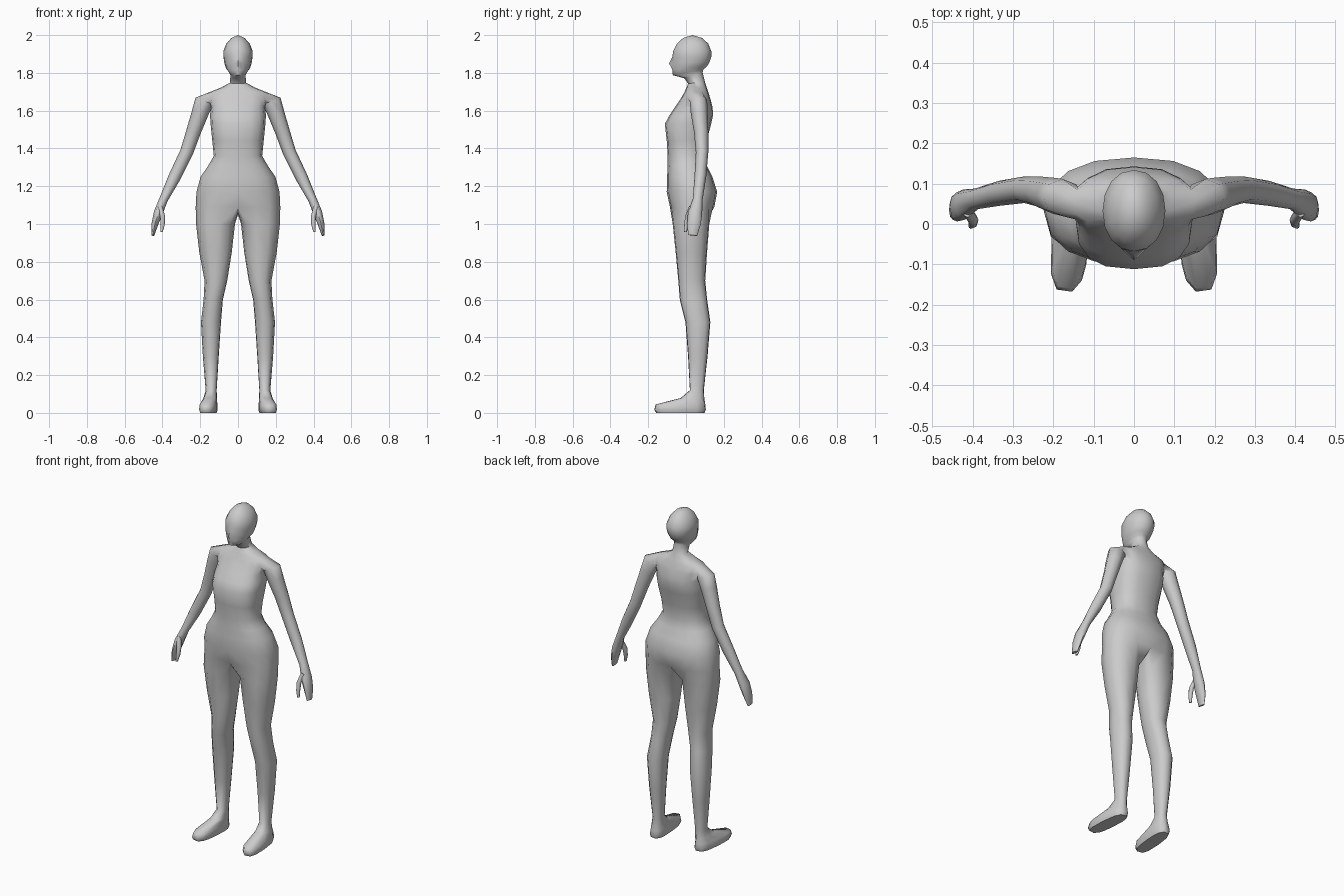
import bpy, bmesh
from math import sin, cos, pi, radians
from mathutils import Vector

bm = bmesh.new()


def power(v, p):
    return (1 if v >= 0 else -1) * abs(v) ** p


def skin(a, b, closed=True, skip=()):
    n = len(a)
    for i in range(n if closed else n - 1):
        if i not in skip:
            j = (i + 1) % n
            bm.faces.new((a[i], a[j], b[j], b[i]))


def half_ring(z, tilt, w, yf, yb, p=0.85, tip=0.0):
    """Right half of a horizontal section, front centre to back centre."""
    ring = []
    for i in range(9):
        t = -pi / 2 + i * pi / 8
        s = power(sin(t), p)
        x = 0.0 if i in (0, 8) else w * cos(t) ** p
        y = (yf + yb) / 2 + s * (yb - yf) / 2 + (tip if i == 0 else 0)
        ring.append(bm.verts.new((x, y, z + tilt / 2 * s)))
    return ring


def leg_ring(z, cx, w, yf, yb, p=0.9, splay=0.0):
    """12-sided section whose first nine points match the half rings."""
    ring = []
    angles = [-135 + 33.75 * i for i in range(9)] + [157.5, 180, 202.5]
    for d in angles:
        t = radians(d)
        y = (yf + yb) / 2 + (yb - yf) / 2 * power(sin(t), p)
        x = cx + w * power(cos(t), p) - splay * y
        ring.append(bm.verts.new((x, y, z)))
    return ring


def tube(rows):
    """8-sided rings across a path of (x, y, z, radius across, radius in y)."""
    pts = [Vector(r[:3]) for r in rows]
    rings = []
    for i, r in enumerate(rows):
        d = pts[min(i + 1, len(pts) - 1)] - pts[max(i - 1, 0)]
        u = Vector((-d.z, 0, d.x)).normalized()
        v = u.cross(d).normalized()
        if v.y < 0:
            v = -v
        rings.append([bm.verts.new(pts[i] + u * r[3] * cos(k * pi / 4 - pi / 4)
                                   + v * r[4] * sin(k * pi / 4 - pi / 4)) for k in range(8)])
    for a, b in zip(rings, rings[1:]):
        skin(a, b)
    bm.faces.new(rings[-1])
    return rings


# head, neck and torso, from the crown down
trunk = [half_ring(*r) for r in (
    (1.985, 0, .035, -.015, .085, 1),
    (1.955, 0, .062, -.048, .118, 1),
    (1.915, 0, .078, -.068, .134, .95),
    (1.885, 0, .077, -.068, .134, .95, -.004),
    (1.855, .01, .073, -.070, .126, .95, -.020),
    (1.825, .02, .064, -.068, .112, .95, -.003),
    (1.803, .03, .048, -.070, .092, .95),
    (1.787, .03, .040, -.010, .088, 1),
    (1.748, .01, .043, .012, .100, 1),
    (1.722, 0, .090, .002, .110, .85),
    (1.698, 0, .150, -.008, .118, .75),
    (1.660, 0, .152, -.030, .130, .75),
    (1.617, 0, .143, -.060, .141, .8),
    (1.575, 0, .148, -.088, .143, .8),
    (1.530, 0, .145, -.112, .133, .75),
    (1.440, 0, .136, -.102, .110, .8),
    (1.360, 0, .128, -.097, .101, .8),
    (1.305, 0, .160, -.097, .112, .85),
    (1.250, 0, .198, -.100, .140, .85),
    (1.170, 0, .220, -.102, .165, .85),
    (1.090, 0, .224, -.085, .150, .85))]
SHOULDER = 10
crown = bm.verts.new((0, .035, 2.0))
for i in range(8):
    bm.faces.new((crown, trunk[0][i + 1], trunk[0][i]))
for i, (a, b) in enumerate(zip(trunk, trunk[1:])):
    hole = (3, 4) if i in (SHOULDER, SHOULDER + 1) else ()
    skin(a, b, False, hole)

# leg and foot, branching off the pelvis around a crotch strip
crotch = [bm.verts.new((0, y, z)) for y, z in ((.09, 1.06), (.03, 1.05), (-.03, 1.06))]
prev = trunk[-1] + crotch
for r in ((1.00, .119, .103, -.072, .125),
          (.85, .119, .086, -.056, .113),
          (.70, .117, .060, -.042, .103),
          (.60, .131, .051, -.034, .113),
          (.48, .143, .053, -.004, .130),
          (.30, .144, .042, .010, .115),
          (.12, .142, .029, .020, .095),
          (.078, .149, .036, -.030, .098, .85, .05),
          (.045, .154, .045, -.162, .104, .75, .08),
          (.018, .155, .047, -.170, .107, .7, .08),
          (.0, .155, .041, -.160, .100, .7, .08)):
    ring = leg_ring(*r)
    skin(prev, ring)
    prev = ring
bm.faces.new(prev)

# arm and mitten hand, joined to the shoulder opening
arm = tube(((.178, .066, 1.652, .050, .046),
            (.200, .070, 1.590, .045, .045),
            (.235, .080, 1.490, .039, .038),
            (.272, .085, 1.380, .035, .033),
            (.335, .076, 1.250, .033, .031),
            (.394, .062, 1.130, .023, .026),
            (.422, .048, 1.060, .024, .038),
            (.440, .042, 1.000, .018, .036),
            (.451, .035, .940, .008, .024)))
a, b, c = trunk[SHOULDER:SHOULDER + 3]
skin([a[3], a[4], a[5], b[5], c[5], c[4], c[3], b[3]], arm[0])

# thumb
thumb = tube(((.412, .030, 1.090, .012, .014),
              (.399, .010, 1.040, .013, .014),
              (.399, .002, .995, .011, .012),
              (.405, -.004, .958, .006, .008)))
bm.faces.new(thumb[0])

# mirrored, smooth-shaded body
bmesh.ops.recalc_face_normals(bm, faces=bm.faces)
mesh = bpy.data.meshes.new("body")
bm.to_mesh(mesh)
bm.free()
body = bpy.data.objects.new("body", mesh)
bpy.context.collection.objects.link(body)
mirror = body.modifiers.new("Mirror", 'MIRROR')
mirror.use_clip = True
bpy.context.view_layer.objects.active = body
body.select_set(True)
bpy.ops.object.modifier_apply(modifier="Mirror")
bpy.ops.object.shade_smooth_by_angle(angle=radians(60))
